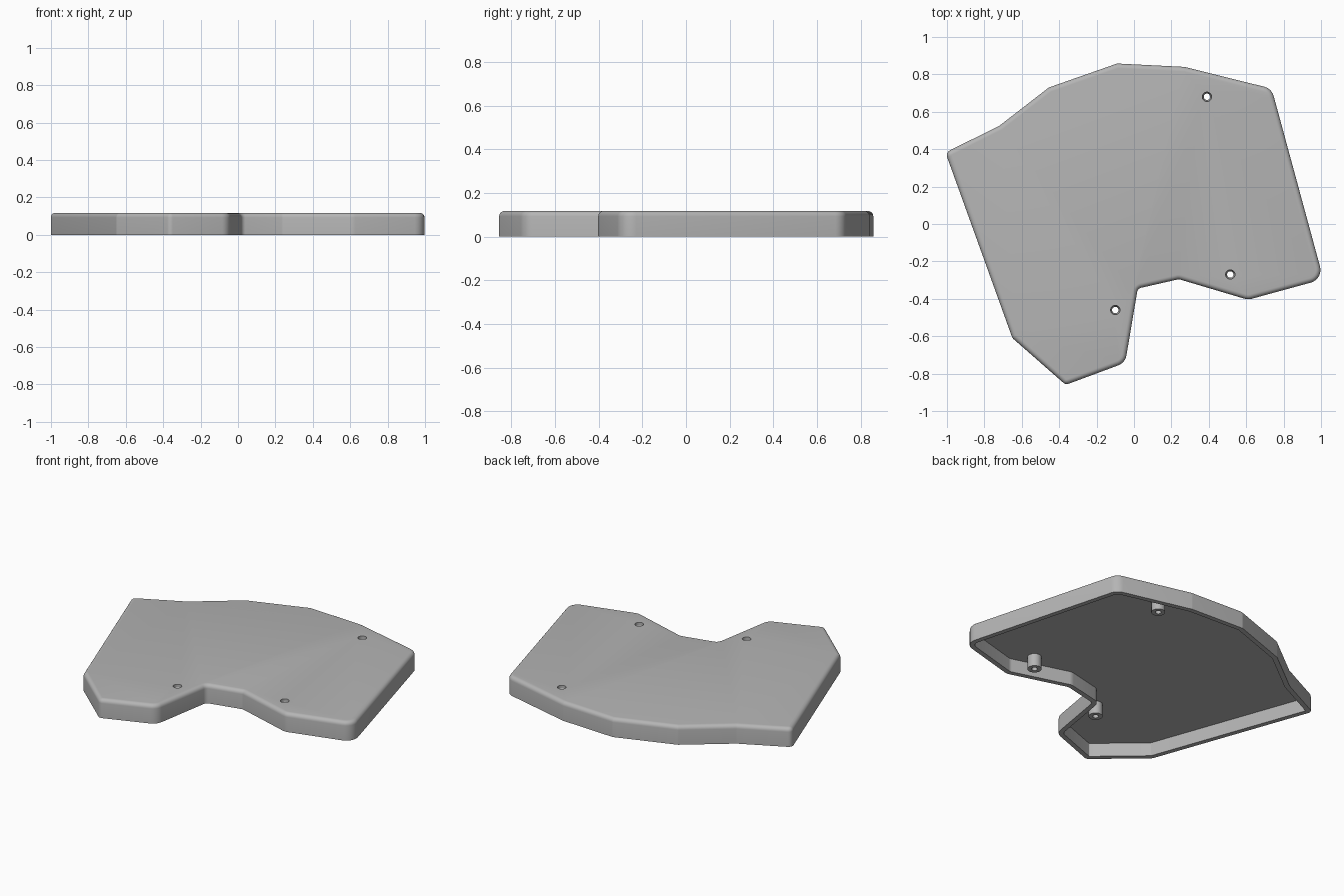
import bpy, bmesh, math
from mathutils import Vector

cube = bpy.data.objects.get("Cube")
if cube:
    bpy.data.objects.remove(cube, do_unlink=True)

grey = bpy.data.materials.new("plain grey plastic")
grey.use_nodes = True
colour = (0.46, 0.46, 0.46, 1)
grey.diffuse_color = colour
grey.node_tree.nodes["Principled BSDF"].inputs["Base Color"].default_value = colour

HEIGHT, WALL, ROOF, EDGE = 0.118, 0.03, 0.085, 0.025
BIG, SMALL = 0.07, 0.03
# outline corners, anticlockwise: x, y, corner radius
OUTLINE = [(-0.365, -0.86, SMALL), (-0.047, -0.742, BIG), (0.02, -0.345, SMALL),
           (0.24, -0.295, SMALL), (0.61, -0.405, BIG), (1.013, -0.295, BIG),
           (0.736, 0.724, BIG), (0.27, 0.84, SMALL), (-0.09, 0.858, SMALL),
           (-0.455, 0.73, SMALL), (-0.72, 0.525, SMALL), (-1.008, 0.382, SMALL),
           (-0.65, -0.61, SMALL)]
HOLES = [(0.39, 0.68), (0.515, -0.27), (-0.1, -0.46)]


def outline(inset, steps=6):
    """Outline moved inwards by inset, with rounded corners."""
    pts = [Vector(p[:2]) for p in OUTLINE]
    n, ring = len(pts), []
    for i, p in enumerate(pts):
        d1 = (p - pts[i - 1]).normalized()
        d2 = (pts[(i + 1) % n] - p).normalized()
        n1, n2 = Vector((-d1.y, d1.x)), Vector((-d2.y, d2.x))
        corner = p + (n1 + n2) * inset / (1 + n1.dot(n2))
        turn = d1.cross(d2)
        radius = max(OUTLINE[i][2] + (-inset if turn > 0 else inset), 0.003)
        half = d1.angle(d2) / 2
        reach = radius * math.tan(half)
        a, b, w = corner - d1 * reach, corner + d2 * reach, math.cos(half)
        for k in range(steps + 1):
            t = k / steps
            f = ((1 - t) ** 2, 2 * t * (1 - t) * w, t * t)
            ring.append((a * f[0] + corner * f[1] + b * f[2]) / sum(f))
    return ring


def finish(name, bm):
    bmesh.ops.recalc_face_normals(bm, faces=bm.faces)
    mesh = bpy.data.meshes.new(name)
    bm.to_mesh(mesh)
    bm.free()
    mesh.materials.append(grey)
    obj = bpy.data.objects.new(name, mesh)
    bpy.context.collection.objects.link(obj)
    return obj


def loft(bm, rings, closed=False):
    """Skin a list of vertex rings."""
    pairs = list(zip(rings, rings[1:]))
    if closed:
        pairs.append((rings[-1], rings[0]))
    for lo, hi in pairs:
        for i in range(len(lo)):
            j = (i + 1) % len(lo)
            bm.faces.new((lo[i], lo[j], hi[j], hi[i]))


def smooth(obj):
    bpy.ops.object.select_all(action='DESELECT')
    obj.select_set(True)
    bpy.context.view_layer.objects.active = obj
    bpy.ops.object.shade_smooth_by_angle(angle=math.radians(30))


def circle(bm, x, y, z, radius, count=24):
    return [bm.verts.new((x + radius * math.cos(math.tau * k / count),
                          y + radius * math.sin(math.tau * k / count), z))
            for k in range(count)]


# shell: underside cavity, rim, outer wall, rounded top edge, top
levels = [(WALL, ROOF), (WALL, 0), (0, 0)]
for k in range(6):
    a = math.pi / 2 * k / 5
    levels.append((EDGE * (1 - math.cos(a)), HEIGHT - EDGE + EDGE * math.sin(a)))
bm = bmesh.new()
rings = [[bm.verts.new((p.x, p.y, z)) for p in outline(inset)] for inset, z in levels]
loft(bm, rings)
bm.faces.new(rings[0])
bm.faces.new(rings[-1])
shell = finish("shell", bm)

# screw holes through the top
bm = bmesh.new()
for x, y in HOLES:
    ends = [circle(bm, x, y, z, 0.025) for z in (ROOF - 0.03, HEIGHT + 0.05)]
    loft(bm, ends)
    for end in ends:
        bm.faces.new(end)
cutter = finish("hole_cutter", bm)
cutter.hide_render = True
cut = shell.modifiers.new("holes", 'BOOLEAN')
cut.operation, cut.solver, cut.object = 'DIFFERENCE', 'EXACT', cutter
bpy.context.view_layer.objects.active = shell
bpy.ops.object.modifier_apply(modifier=cut.name)
bpy.data.objects.remove(cutter, do_unlink=True)
smooth(shell)

# hollow screw posts with a tapered seat
PROFILE = [(0.04, 0.006), (0.04, 0.1), (0.025, 0.1), (0.017, 0.08), (0.017, 0.006)]
for i, (x, y) in enumerate(HOLES):
    bm = bmesh.new()
    loft(bm, [circle(bm, x, y, z, r) for r, z in PROFILE], closed=True)
    smooth(finish(f"screw_post_{i + 1}", bm))
